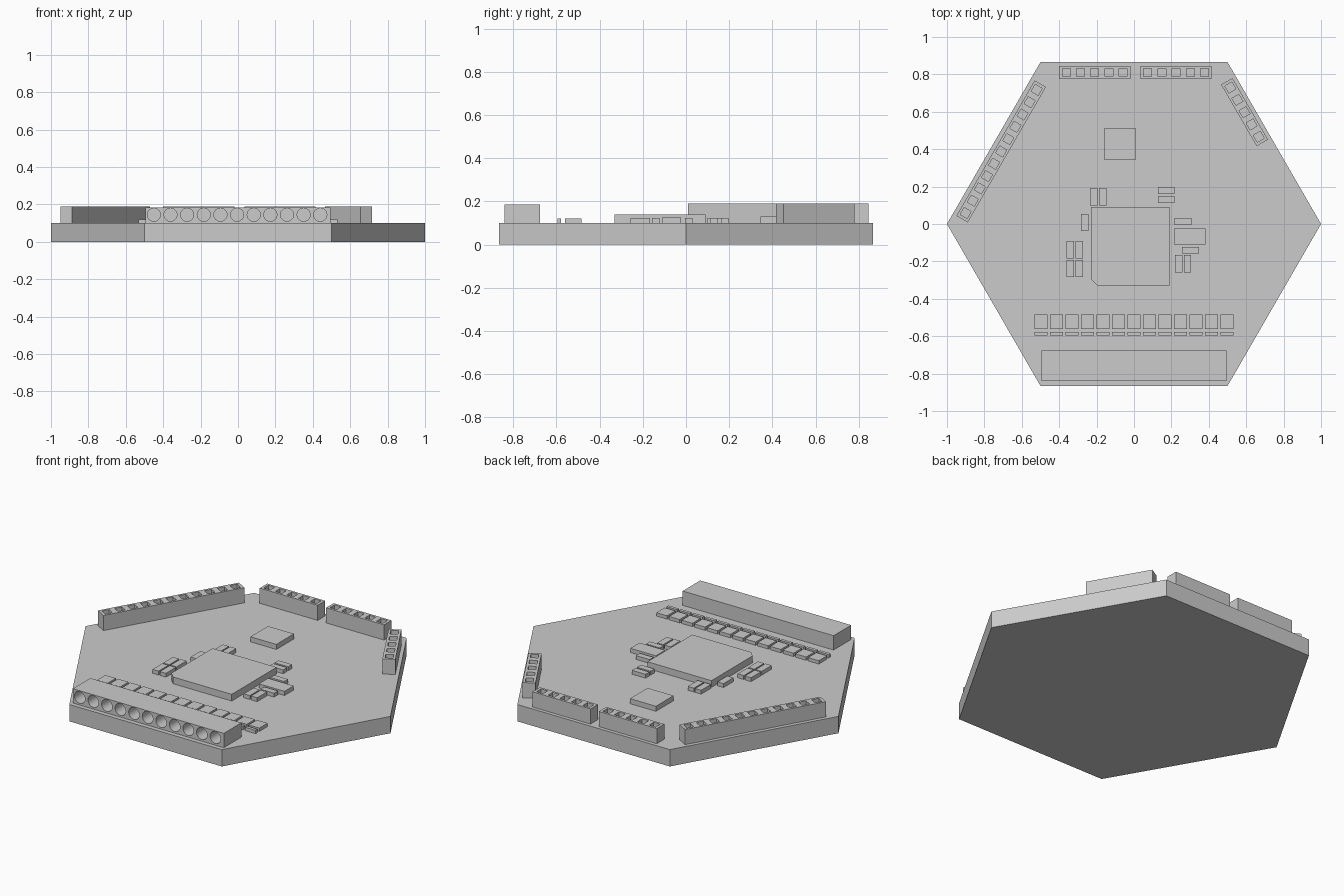
import bpy
import bmesh
import math
from mathutils import Matrix, Vector

cube = bpy.data.objects.get("Cube")
if cube:
    bpy.data.objects.remove(cube, do_unlink=True)

grey = bpy.data.materials.new("plain grey")
grey.use_nodes = True
grey.diffuse_color = (0.6, 0.6, 0.6, 1)
grey.node_tree.nodes["Principled BSDF"].inputs["Base Color"].default_value = grey.diffuse_color

BOARD_TOP = 0.1


def make_object(name, bm):
    bmesh.ops.recalc_face_normals(bm, faces=bm.faces)
    mesh = bpy.data.meshes.new(name)
    bm.to_mesh(mesh)
    bm.free()
    mesh.materials.append(grey)
    obj = bpy.data.objects.new(name, mesh)
    bpy.context.scene.collection.objects.link(obj)
    return obj


def add_box(bm, centre, size):
    place = Matrix.Translation(centre) @ Matrix.Diagonal((*size, 1))
    bmesh.ops.create_cube(bm, size=1, matrix=place)


def box(name, x0, x1, y0, y1, top, bottom=BOARD_TOP):
    bm = bmesh.new()
    add_box(bm, ((x0 + x1) / 2, (y0 + y1) / 2, (bottom + top) / 2),
            (x1 - x0, y1 - y0, top - bottom))
    return make_object(name, bm)


def prism(name, points, bottom, top):
    bm = bmesh.new()
    face = bm.faces.new([bm.verts.new((x, y, bottom)) for x, y in points])
    new = bmesh.ops.extrude_face_region(bm, geom=[face])["geom"]
    bmesh.ops.translate(bm, vec=(0, 0, top - bottom),
                        verts=[v for v in new if isinstance(v, bmesh.types.BMVert)])
    return make_object(name, bm)


def cut(obj, cutter):
    """Carve the cutter out of the object, then discard it."""
    cutter.hide_render = True
    mod = obj.modifiers.new("holes", 'BOOLEAN')
    mod.operation = 'DIFFERENCE'
    mod.solver = 'EXACT'
    mod.object = cutter
    graph = bpy.context.evaluated_depsgraph_get()
    carved = bpy.data.meshes.new_from_object(obj.evaluated_get(graph))
    obj.modifiers.clear()
    obj.data = carved
    bpy.data.objects.remove(cutter, do_unlink=True)


def pin_header(name, x, y, pins, degrees):
    """Socket strip with square openings along its local x axis."""
    pitch, width, top = 0.076, 0.07, 0.19
    body, holes = bmesh.new(), bmesh.new()
    add_box(body, (0, 0, (BOARD_TOP + top) / 2), (pins * pitch, width, top - BOARD_TOP))
    for i in range(pins):
        add_box(holes, ((i - (pins - 1) / 2) * pitch, 0, top), (0.043, 0.043, 0.14))
    place = Matrix.Translation((x, y, 0)) @ Matrix.Rotation(math.radians(degrees), 4, 'Z')
    for bm in (body, holes):
        bm.transform(place)
    cut(make_object(name, body), make_object(name + "_cutter", holes))


# Hexagonal board
corners = [(math.cos(i * math.pi / 3), math.sin(i * math.pi / 3)) for i in range(6)]
prism("board", corners, 0, BOARD_TOP)

# Pin headers along the rear edges
pin_header("rear_right_header", -0.21, 0.81, 5, 0)
pin_header("rear_left_header", 0.225, 0.81, 5, 0)
pin_header("right_side_header", -0.71, 0.388, 11, 60)
pin_header("left_side_header", 0.591, 0.598, 5, -60)

# Front terminal block with round wire openings
terminal = box("terminal_block", -0.495, 0.495, -0.84, -0.676, 0.185)
bm = bmesh.new()
for i in range(11):
    place = Matrix.Translation((-0.45 + i * 0.089, -0.84, 0.145)) @ Matrix.Rotation(math.pi / 2, 4, 'X')
    bmesh.ops.create_cone(bm, cap_ends=True, segments=32, radius1=0.035, radius2=0.035,
                          depth=0.2, matrix=place)
cut(terminal, make_object("terminal_cutter", bm))

# Main chip with one clipped corner, and the small chip behind it
prism("main_chip", [(-0.195, -0.33), (0.19, -0.33), (0.19, 0.09), (-0.23, 0.09), (-0.23, -0.295)],
      BOARD_TOP, 0.14)
box("small_chip", -0.16, 0.01, 0.345, 0.51, 0.13)

# Row of indicator lights, each with a narrow resistor in front
for i in range(13):
    x = -0.532 + i * 0.0829
    box(f"indicator_{i + 1}", x, x + 0.07, -0.561, -0.484, 0.12)
    box(f"indicator_resistor_{i + 1}", x, x + 0.07, -0.596, -0.578, 0.12)

# Small parts around the main chip: centres of the upright and the flat ones
upright = [(-0.214, 0.146), (-0.166, 0.146), (-0.264, 0.008), (-0.342, -0.138), (-0.294, -0.138),
           (-0.342, -0.238), (-0.294, -0.238), (0.238, -0.212), (0.286, -0.212)]
flat = [(0.172, 0.179), (0.172, 0.131), (0.262, 0.013), (0.302, -0.14)]
for i, (x, y) in enumerate(upright):
    box(f"upright_capacitor_{i + 1}", x - 0.02, x + 0.02, y - 0.046, y + 0.046, 0.123)
for i, (x, y) in enumerate(flat):
    box(f"flat_capacitor_{i + 1}", x - 0.045, x + 0.045, y - 0.018, y + 0.018, 0.123)
box("oscillator", 0.214, 0.382, -0.11, -0.024, 0.125)
